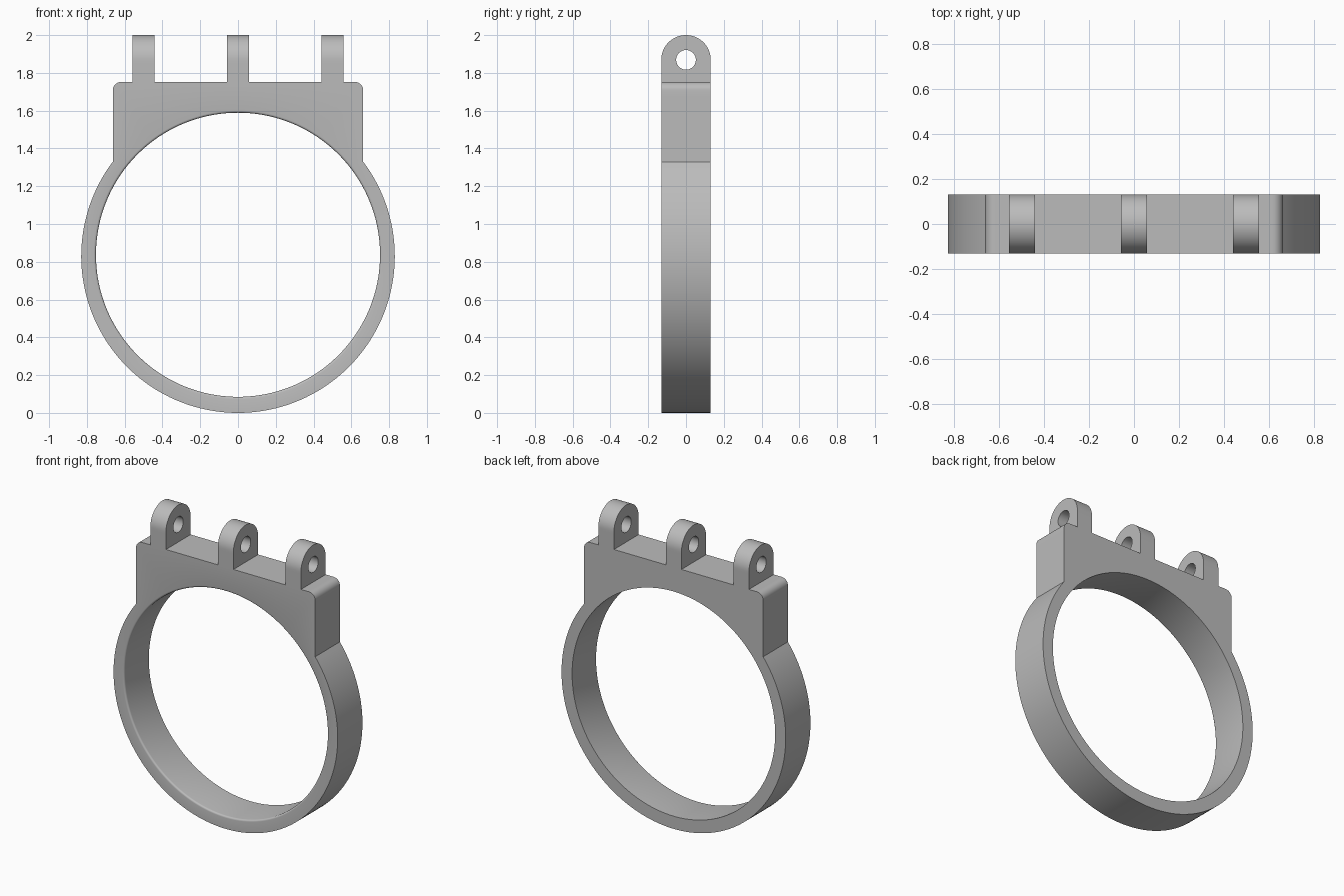
import bpy
import bmesh
from math import sin, cos, pi, atan2, acos, radians

cube = bpy.data.objects.get("Cube")
if cube:
    bpy.data.objects.remove(cube, do_unlink=True)

HALF = 0.131          # half depth of the whole part
RING_R = 0.83         # outer radius and centre height of the ring
BORE_R, BORE_Z = 0.752, 0.837
FILLET = 0.012        # rounding of the front bore edge
BLOCK_X, BLOCK_TOP, CORNER = 0.663, 1.752, 0.045
LUG_HALF, PIN_R = 0.058, 0.052

grey = bpy.data.materials.new("plain grey")
grey.use_nodes = True
grey.diffuse_color = (0.5, 0.5, 0.5, 1)
grey.node_tree.nodes["Principled BSDF"].inputs["Base Color"].default_value = (0.5, 0.5, 0.5, 1)


def arc(cx, cy, r, a0, a1, n):
    return [(cx + r * cos(a0 + (a1 - a0) * i / n), cy + r * sin(a0 + (a1 - a0) * i / n))
            for i in range(n + 1)]


def line(p, q, n):
    """Points strictly between p and q."""
    return [(p[0] + (q[0] - p[0]) * i / n, p[1] + (q[1] - p[1]) * i / n) for i in range(1, n)]


def radial(outline, cx, cy, r):
    """Circle points at the same angles as the outline points."""
    angles = [atan2(y - cy, x - cx) for x, y in outline]
    return [(cx + r * cos(a), cy + r * sin(a)) for a in angles]


def tube(name, loops, keep=lambda face: True):
    """Closed skin through a cycle of matching vertex loops."""
    bm = bmesh.new()
    rows = [[bm.verts.new(co) for co in loop] for loop in loops]
    n = len(rows[0])
    for a, b in zip(rows, rows[1:] + rows[:1]):
        for i in range(n):
            j = (i + 1) % n
            bm.faces.new((a[i], a[j], b[j], b[i]))
    bmesh.ops.recalc_face_normals(bm, faces=bm.faces)
    bmesh.ops.delete(bm, geom=[f for f in bm.faces if not keep(f)], context='FACES_ONLY')
    mesh = bpy.data.meshes.new(name)
    bm.to_mesh(mesh)
    bm.free()
    mesh.materials.append(grey)
    obj = bpy.data.objects.new(name, mesh)
    bpy.context.collection.objects.link(obj)
    bpy.ops.object.select_all(action='DESELECT')
    obj.select_set(True)
    bpy.context.view_layer.objects.active = obj
    bpy.ops.object.shade_smooth_by_angle(angle=radians(30))
    return obj


# Ring with mounting block: right half of the outline, then mirrored
join = acos(BLOCK_X / RING_R)
half = arc(0, RING_R, RING_R, -pi / 2, join, 64)
corner = arc(BLOCK_X - CORNER, BLOCK_TOP - CORNER, CORNER, 0, pi / 2, 8)
half += line(half[-1], corner[0], 12) + corner + line(corner[-1], (0, BLOCK_TOP), 24)
outline = half + [(0, BLOCK_TOP)] + [(-x, z) for x, z in half[:0:-1]]


def at_depth(points, y):
    return [(x, y, z) for x, z in points]


loops = [at_depth(outline, -HALF)]
for k in range(5):
    t = pi / 2 * k / 4
    bore = radial(outline, 0, BORE_Z, BORE_R + FILLET * (1 - sin(t)))
    loops.append(at_depth(bore, -HALF + FILLET * (1 - cos(t))))
loops += [at_depth(radial(outline, 0, BORE_Z, BORE_R), HALF), at_depth(outline, HALF)]
tube("ring_and_block", loops)

# Three drilled hinge lugs, open where they meet the block
lug_z = 2 - HALF
lug = arc(0, lug_z, HALF, 0, pi, 32)
left, right = (-HALF, BLOCK_TOP), (HALF, BLOCK_TOP)
lug += line(lug[-1], left, 8) + [left] + line(left, right, 16) + [right] + line(right, lug[0], 8)
hole = radial(lug, 0, lug_z, PIN_R)
for name, x in (("right_lug", -0.5), ("middle_lug", 0), ("left_lug", 0.5)):
    sides = [(lug, -LUG_HALF), (hole, -LUG_HALF), (hole, LUG_HALF), (lug, LUG_HALF)]
    tube(name, [[(x + dx, y, z) for y, z in pts] for pts, dx in sides],
         lambda f: any(v.co.z > BLOCK_TOP + 1e-4 for v in f.verts))
